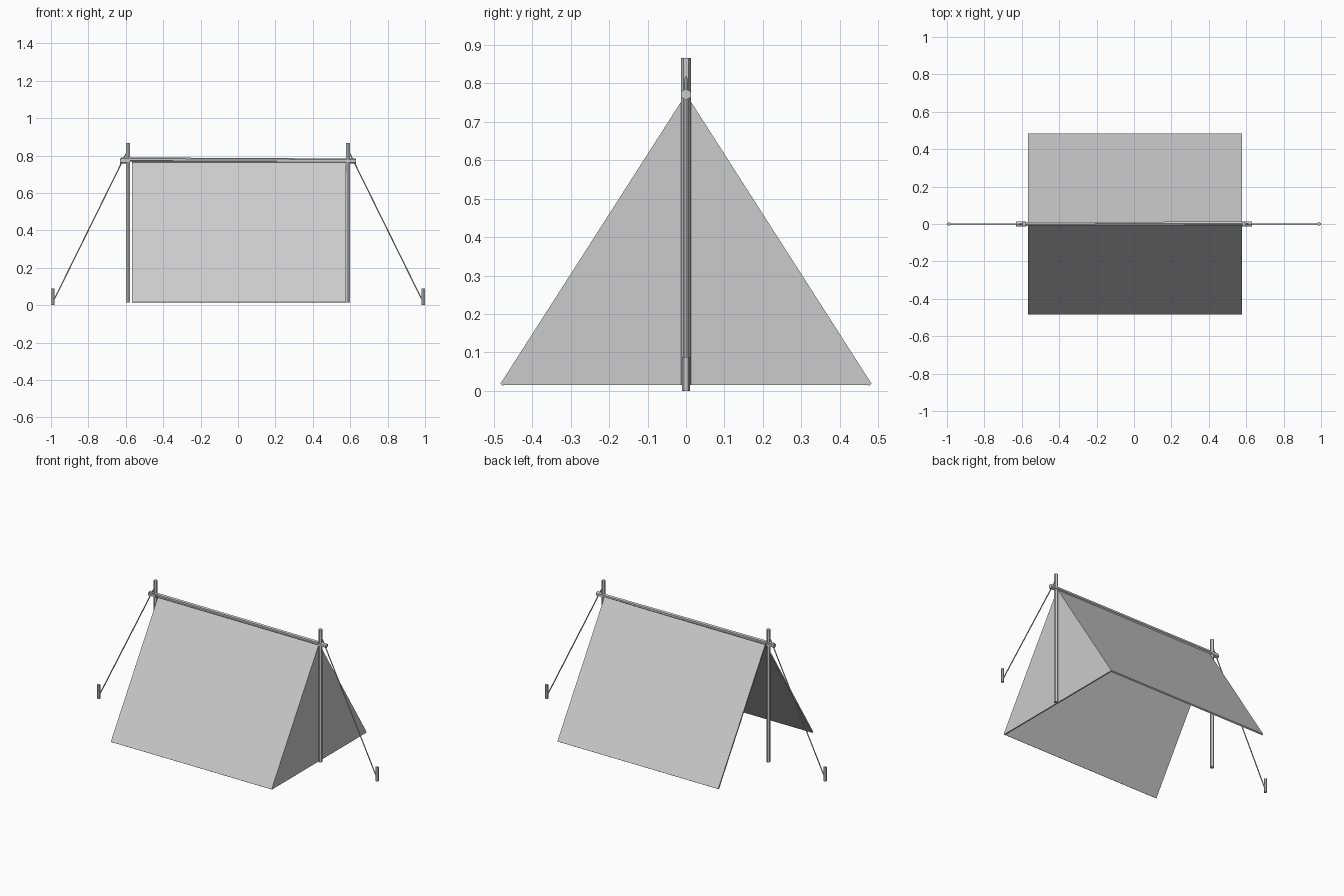
import bpy, bmesh, math
from mathutils import Vector

cube = bpy.data.objects.get("Cube")
if cube:
    bpy.data.objects.remove(cube)

grey = bpy.data.materials.new("plain_grey")
grey.use_nodes = True
colour = (0.6, 0.6, 0.6, 1)
grey.diffuse_color = colour
grey.node_tree.nodes["Principled BSDF"].inputs["Base Color"].default_value = colour


def finish(name, bm):
    bmesh.ops.recalc_face_normals(bm, faces=bm.faces[:])
    mesh = bpy.data.meshes.new(name)
    bm.to_mesh(mesh)
    bm.free()
    mesh.materials.append(grey)
    ob = bpy.data.objects.new(name, mesh)
    bpy.context.collection.objects.link(ob)
    return ob


def rod(name, start, end, radius, sides=6, taper=1.0):
    """Low-poly stick between two points."""
    a, b = Vector(start), Vector(end)
    bm = bmesh.new()
    bmesh.ops.create_cone(bm, cap_ends=True, segments=sides, radius1=radius,
                          radius2=radius * taper, depth=(b - a).length)
    ob = finish(name, bm)
    ob.location = (a + b) / 2
    ob.rotation_euler = (b - a).to_track_quat('Z', 'Y').to_euler()
    return ob


def slab(name, outline, push):
    """Flat outline extruded by a vector."""
    bm = bmesh.new()
    face = bm.faces.new([bm.verts.new(p) for p in outline])
    ext = bmesh.ops.extrude_face_region(bm, geom=[face])
    moved = [v for v in ext["geom"] if isinstance(v, bmesh.types.BMVert)]
    bmesh.ops.translate(bm, verts=moved, vec=push)
    return finish(name, bm)


# Canvas: two sloping sheets and one closed end
left, right, top, foot, spread = -0.567, 0.577, 0.772, 0.018, 0.483
for name, s in (("front_sheet", -1), ("back_sheet", 1)):
    slab(name, [(left, 0, top), (right, 0, top),
                (right, s * spread, foot), (left, s * spread, foot)],
         (0, -s * 0.008, -0.005))
slab("end_sheet", [(right, -spread + 0.005, foot - 0.003),
                   (right, spread - 0.005, foot - 0.003),
                   (right, 0, top - 0.008)], (-0.008, 0, 0))

# Ridge pole, slightly sloping
rod("ridge_pole", (-0.625, 0, 0.779), (0.625, 0.004, 0.773), 0.011)

# Uprights, lashings, guy ropes and pegs at both ends
for side, s in (("left", 1), ("right", -1)):
    x = s * 0.587
    rod(side + "_upright", (x, 0, 0.015), (x, 0, 0.866), 0.0125)
    rod(side + "_lashing", (s * 0.578, 0, 0.771), (s * 0.631, 0, 0.771), 0.0145)
    rod(side + "_guy_rope", (s * 0.592, 0, 0.822), (s * 0.985, 0, 0.025), 0.0035, 5)
    rod(side + "_peg", (s * 0.99, 0, 0.0), (s * 0.99, 0, 0.088), 0.01)
